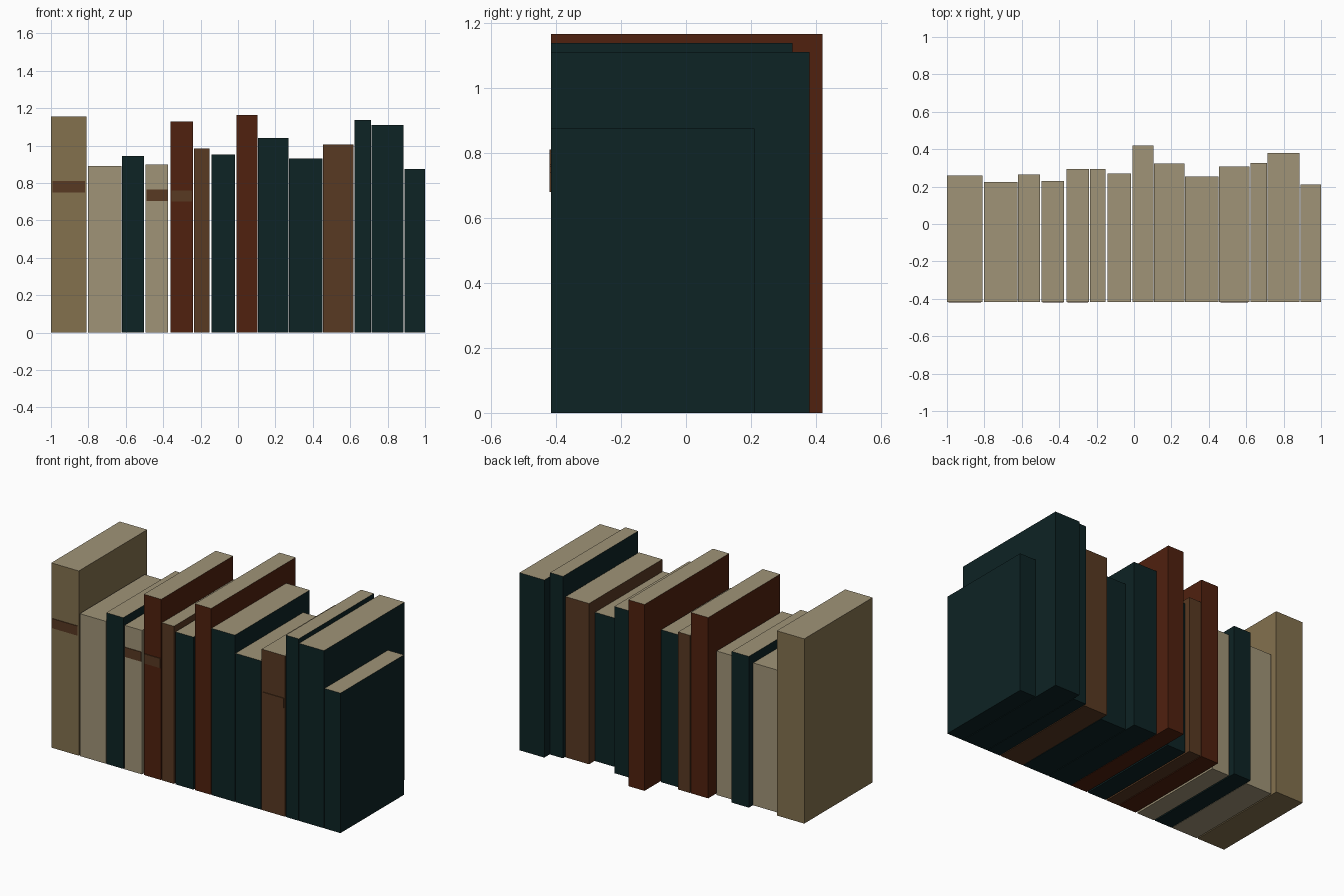
import bpy
import bmesh
from mathutils import Matrix, Vector

cube = bpy.data.objects.get("Cube")
if cube:
    bpy.data.objects.remove(cube, do_unlink=True)


def material(name, rgb):
    mat = bpy.data.materials.new(name)
    mat.use_nodes = True
    color = (*rgb, 1)
    mat.diffuse_color = color
    mat.node_tree.nodes["Principled BSDF"].inputs["Base Color"].default_value = color
    return mat


PAPER = material("cream paper", (0.352, 0.296, 0.185))
TAN = material("tan cloth", (0.227, 0.165, 0.076))
TEAL = material("dark teal cloth", (0.004, 0.017, 0.018))
RED = material("russet leather", (0.08, 0.015, 0.0045))
BROWN = material("brown leather", (0.098, 0.041, 0.016))

FRONT = -0.416  # all spines line up here


def box(name, low, high, side_mat, top_mat):
    """Box between two corners, with its own material on the top face."""
    low, high = Vector(low), Vector(high)
    bm = bmesh.new()
    place = Matrix.Translation((low + high) / 2) @ Matrix.Diagonal((*(high - low), 1))
    bmesh.ops.create_cube(bm, size=1, matrix=place)
    bm.normal_update()
    for face in bm.faces:
        face.material_index = 1 if face.normal.z > 0.5 else 0
    mesh = bpy.data.meshes.new(name)
    bm.to_mesh(mesh)
    bm.free()
    mesh.materials.append(side_mat)
    mesh.materials.append(top_mat)
    obj = bpy.data.objects.new(name, mesh)
    bpy.context.collection.objects.link(obj)
    return obj


# Books: left edge, right edge, height, back edge, cover, bottom of spine label
books = [
    (-1.0, -0.81, 1.155, 0.26, TAN, 0.75),
    (-0.803, -0.622, 0.89, 0.225, PAPER, None),
    (-0.62, -0.502, 0.945, 0.265, TEAL, None),
    (-0.494, -0.373, 0.9, 0.23, PAPER, 0.705),
    (-0.36, -0.24, 1.13, 0.295, RED, 0.7),
    (-0.235, -0.152, 0.985, 0.295, BROWN, None),
    (-0.142, -0.017, 0.953, 0.27, TEAL, None),
    (-0.007, 0.105, 1.165, 0.42, RED, None),
    (0.108, 0.27, 1.042, 0.323, TEAL, None),
    (0.274, 0.452, 0.93, 0.253, TEAL, None),
    (0.455, 0.617, 1.005, 0.308, BROWN, 0.68),
    (0.622, 0.711, 1.137, 0.327, TEAL, None),
    (0.714, 0.886, 1.11, 0.38, TEAL, None),
    (0.89, 1.0, 0.875, 0.211, TEAL, None),
]

for i, (left, right, height, back, cover, label) in enumerate(books, 1):
    box(f"book_{i}", (left, FRONT, 0), (right, back, height), cover, PAPER)
    # Thin band wrapped on the spine
    if label is not None:
        inset = (right - left) * 0.04
        box(f"spine_label_{i}", (left + inset, FRONT - 0.004, label),
            (right - inset, FRONT + 0.003, label + 0.06), BROWN, BROWN)
